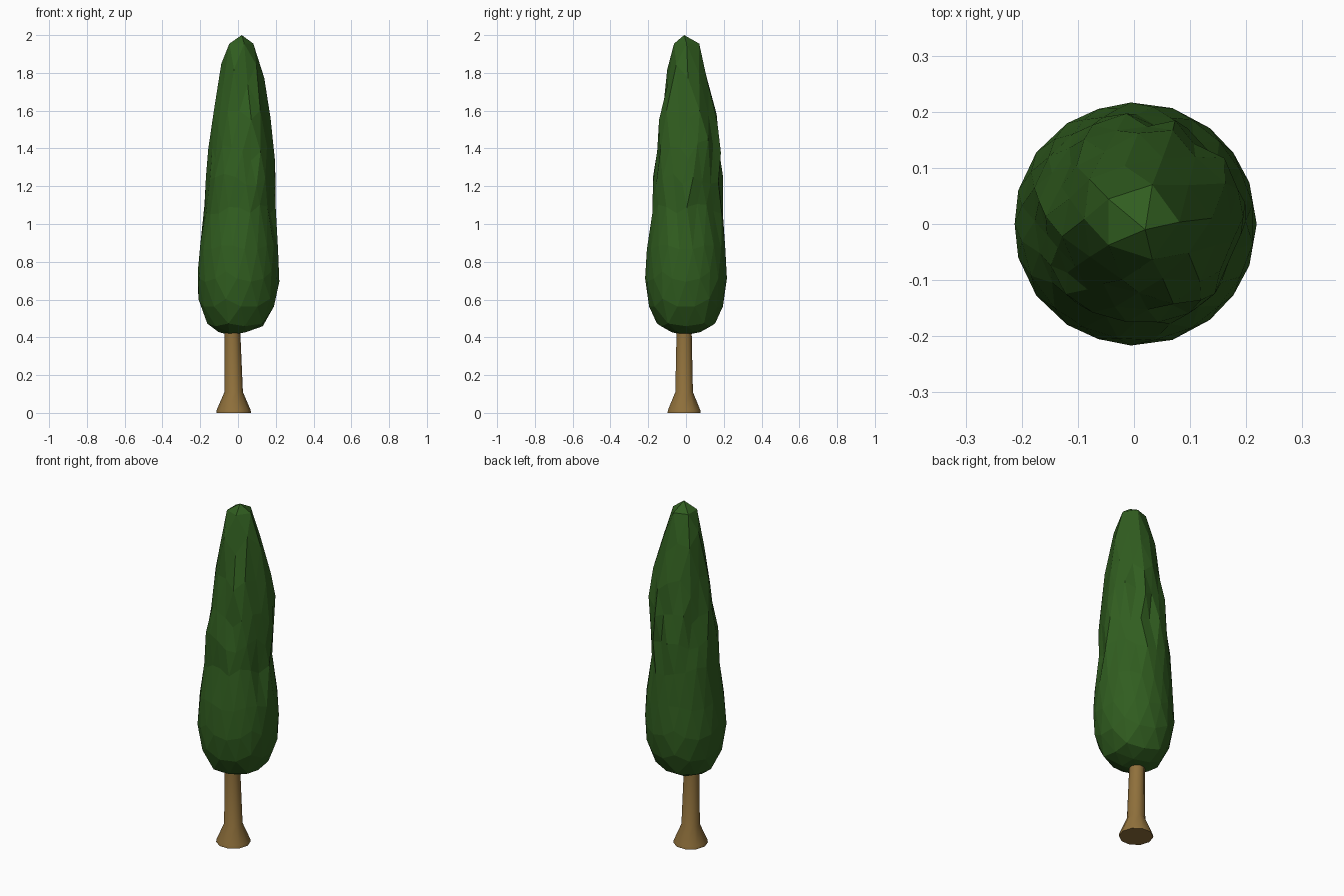
import bpy, bmesh, math, random

if "Cube" in bpy.data.objects:
    bpy.data.objects.remove(bpy.data.objects["Cube"])

random.seed(4)


def material(name, rgb):
    m = bpy.data.materials.new(name)
    m.diffuse_color = (*rgb, 1)
    m.use_nodes = True
    m.node_tree.nodes["Principled BSDF"].inputs["Base Color"].default_value = m.diffuse_color
    return m


def add_object(name, bm, mat):
    bmesh.ops.recalc_face_normals(bm, faces=bm.faces)
    me = bpy.data.meshes.new(name)
    bm.to_mesh(me)
    bm.free()
    me.materials.append(mat)
    ob = bpy.data.objects.new(name, me)
    bpy.context.collection.objects.link(ob)
    return ob


# foliage profile from bottom to top: (t, z, radius, centre x, centre y)
PROFILE = [
    (0.00, 0.41, 0.000, -0.04, -0.01), (0.09, 0.43, 0.090, -0.02, 0.00),
    (0.18, 0.475, 0.165, 0.00, 0.00), (0.29, 0.63, 0.219, 0.00, 0.00),
    (0.40, 0.84, 0.213, 0.005, 0.00), (0.50, 1.08, 0.184, 0.005, 0.005),
    (0.60, 1.26, 0.180, 0.015, 0.01), (0.70, 1.47, 0.165, 0.02, 0.015),
    (0.80, 1.70, 0.134, 0.018, 0.012), (0.91, 1.95, 0.078, 0.01, 0.005),
    (1.00, 2.00, 0.000, 0.02, -0.01)]


def sample(t):
    for a, b in zip(PROFILE, PROFILE[1:]):
        if t <= b[0]:
            f = (t - a[0]) / (b[0] - a[0])
            return [p + (q - p) * f for p, q in zip(a[1:], b[1:])]
    return PROFILE[-1][1:]


# foliage: faceted icosphere stretched along the profile, with small bumps
bm = bmesh.new()
bmesh.ops.create_icosphere(bm, subdivisions=3, radius=1)
for v in bm.verts:
    n = v.co.normalized()
    t = 1 - math.acos(max(-1, min(1, n.z))) / math.pi
    z, r, cx, cy = sample(t)
    a = math.atan2(n.y, n.x)
    if 0.45 < t < 0.88:
        r *= random.uniform(0.92, 1.06)
        z += random.uniform(-0.03, 0.03)
    v.co = (cx + r * math.cos(a), cy + r * math.sin(a), z)
add_object("foliage", bm, material("leaf_green", (0.03, 0.11, 0.014)))

# trunk: ten-sided column with a flared foot, leaning slightly
bm = bmesh.new()
SIDES = 10
rings = []
for z, r, cx, cy in [(0, 0.092, -0.023, -0.01), (0.015, 0.09, -0.023, -0.01),
                     (0.11, 0.049, -0.023, -0.01), (0.43, 0.042, -0.03, -0.01),
                     (0.50, 0.040, -0.03, -0.01)]:
    rings.append([bm.verts.new((cx + r * math.cos(i * math.tau / SIDES),
                                cy + r * math.sin(i * math.tau / SIDES), z))
                  for i in range(SIDES)])
for lo, hi in zip(rings, rings[1:]):
    for i in range(SIDES):
        j = (i + 1) % SIDES
        bm.faces.new((lo[i], lo[j], hi[j], hi[i]))
bm.faces.new(rings[0][::-1])
bm.faces.new(rings[-1])
trunk = add_object("trunk", bm, material("bark_brown", (0.28, 0.165, 0.045)))
bpy.context.view_layer.objects.active = trunk
trunk.select_set(True)
bpy.ops.object.shade_smooth_by_angle(angle=math.radians(40))
